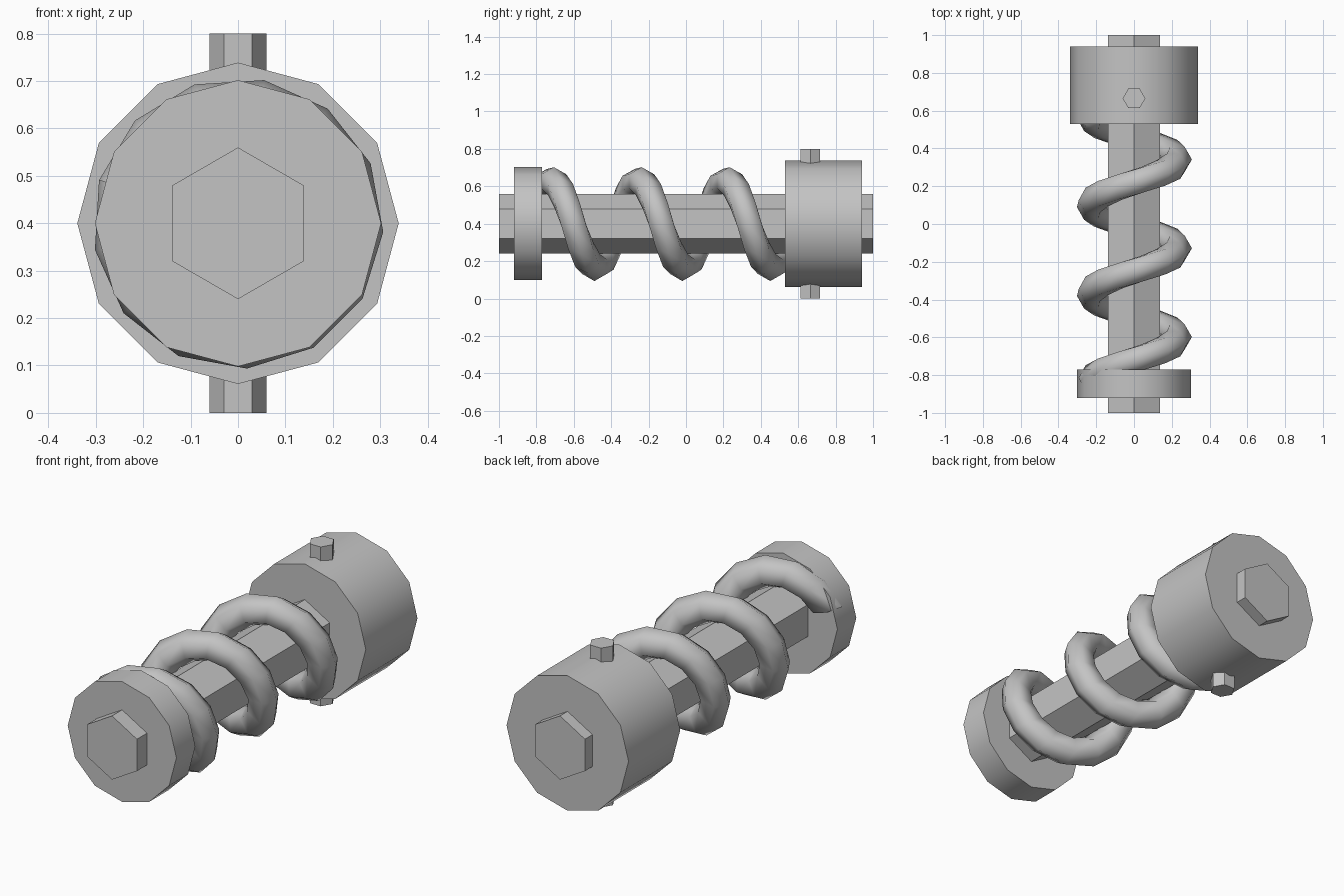
import bpy, bmesh, math
from mathutils import Vector, Matrix

AXIS_Z = 0.4

cube = bpy.data.objects.get("Cube")
if cube:
    bpy.data.objects.remove(cube, do_unlink=True)

steel = bpy.data.materials.new("grey_steel")
steel.use_nodes = True
grey = (0.55, 0.55, 0.55, 1)
steel.diffuse_color = grey
steel.node_tree.nodes["Principled BSDF"].inputs["Base Color"].default_value = grey


def finish(name, bm, smooth_angle):
    bmesh.ops.recalc_face_normals(bm, faces=bm.faces)
    mesh = bpy.data.meshes.new(name)
    bm.to_mesh(mesh)
    bm.free()
    mesh.materials.append(steel)
    obj = bpy.data.objects.new(name, mesh)
    bpy.context.collection.objects.link(obj)
    bpy.ops.object.select_all(action='DESELECT')
    obj.select_set(True)
    bpy.context.view_layer.objects.active = obj
    bpy.ops.object.shade_smooth_by_angle(angle=math.radians(smooth_angle))
    return obj


def prism(name, sides, radius, start, end, axis, centre, smooth_angle=35):
    """Regular prism along 'Y' or 'Z', first corner up (Y) or sideways (Z)."""
    bm = bmesh.new()
    along = Vector((0, 1, 0)) if axis == 'Y' else Vector((0, 0, 1))
    corner = Vector((0, 0, 1)) if axis == 'Y' else Vector((1, 0, 0))
    ring = [Matrix.Rotation(math.tau * i / sides, 3, along) @ corner * radius
            for i in range(sides)]
    ends = [[bm.verts.new(p + centre + along * t) for p in ring] for t in (start, end)]
    for cap in ends:
        bm.faces.new(cap)
    for i in range(sides):
        j = (i + 1) % sides
        bm.faces.new((ends[0][i], ends[0][j], ends[1][j], ends[1][i]))
    return finish(name, bm, smooth_angle)


def helix(name, coil_radius, wire_radius, pitch, y_start, y_peak, turns, steps, sides):
    """Coil round the shaft; y_peak is where the wire passes over the top."""
    bm = bmesh.new()
    rings = []
    for s in range(turns * steps + 1):
        y = y_start + pitch * s / steps
        a = math.tau * (y - y_peak) / pitch
        out = Vector((math.sin(a), 0, math.cos(a)))
        ring = []
        for k in range(sides):
            b = math.tau * k / sides
            p = out * (coil_radius + wire_radius * math.cos(b))
            p += Vector((0, y + wire_radius * math.sin(b), AXIS_Z))
            ring.append(bm.verts.new(p))
        rings.append(ring)
    for r0, r1 in zip(rings, rings[1:]):
        for k in range(sides):
            n = (k + 1) % sides
            bm.faces.new((r0[k], r0[n], r1[n], r1[k]))
    bm.faces.new(rings[0])
    bm.faces.new(rings[-1])
    return finish(name, bm, 75)


middle = Vector((0, 0, AXIS_Z))

# Hexagonal shaft running the full length
prism("shaft", 6, 0.16, -1, 1, 'Y', middle)
# Twelve-sided collars at the front and back
prism("front_collar", 12, 0.302, -0.92, -0.77, 'Y', middle)
prism("rear_collar", 12, 0.339, 0.53, 0.94, 'Y', middle)
# Cross pin through the rear collar
prism("cross_pin", 6, 0.06, 0, 0.8, 'Z', Vector((0, 0.665, 0)))
# Spiral coil between the collars
helix("spiral_coil", 0.23, 0.077, 0.47, -0.815, 0.22, 3, 13, 6)
